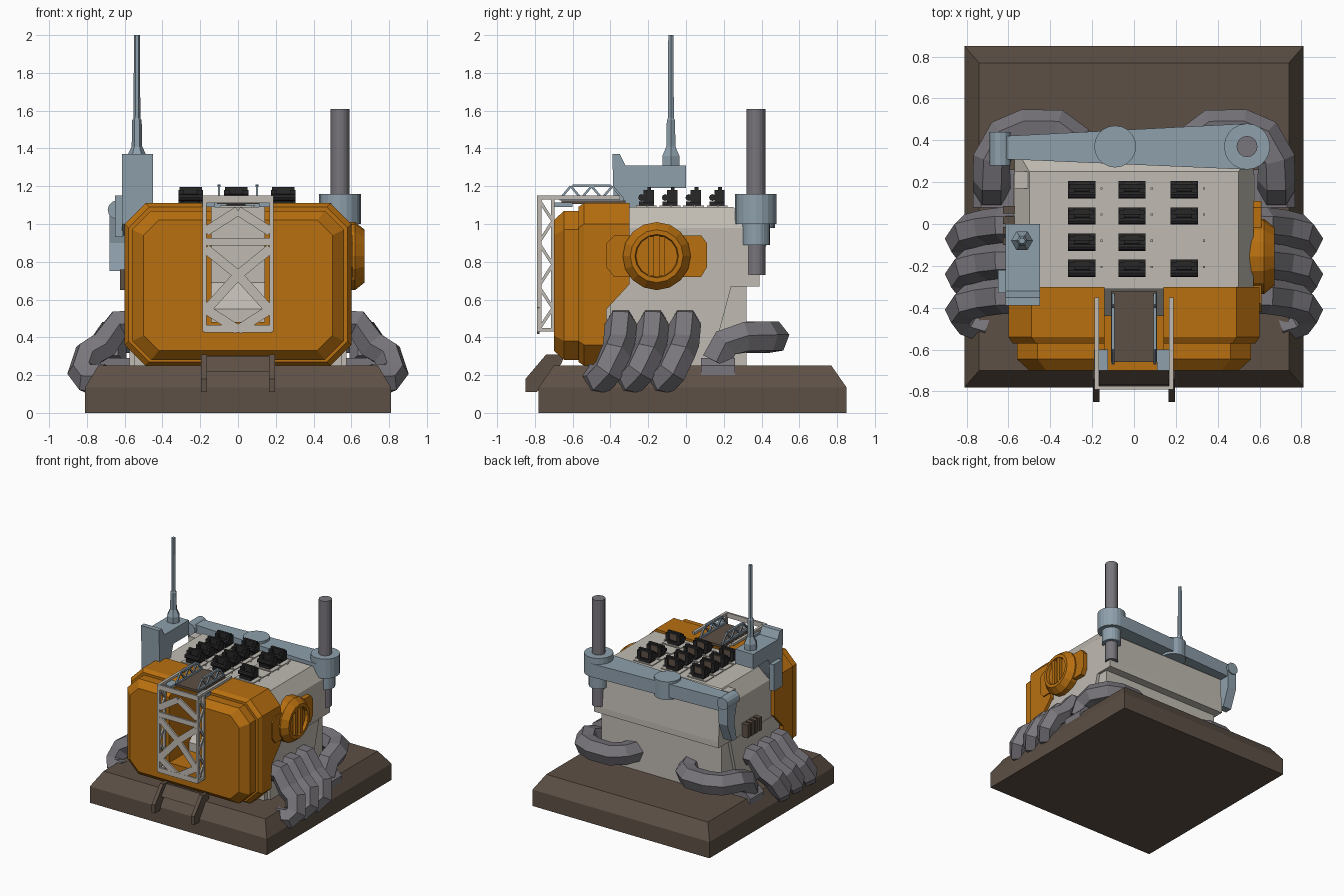
import bpy, bmesh, math
from mathutils import Vector, Matrix

if "Cube" in bpy.data.objects:
    bpy.data.objects.remove(bpy.data.objects["Cube"])


def material(name, r, g, b):
    m = bpy.data.materials.new(name)
    m.use_nodes = True
    m.diffuse_color = (r, g, b, 1)
    m.node_tree.nodes["Principled BSDF"].inputs["Base Color"].default_value = (r, g, b, 1)
    return m


ORANGE = material("orange paint", 0.48, 0.16, 0.005)
CREAM = material("cream plating", 0.53, 0.50, 0.45)
STEEL = material("blue steel", 0.27, 0.35, 0.41)
PIPE = material("grey pipe", 0.19, 0.18, 0.20)
BROWN = material("dark brown", 0.11, 0.08, 0.06)
BLACK = material("black", 0.02, 0.02, 0.022)


def finish(name, bm, mat):
    bmesh.ops.recalc_face_normals(bm, faces=bm.faces)
    mesh = bpy.data.meshes.new(name)
    bm.to_mesh(mesh)
    bm.free()
    mesh.materials.append(mat)
    ob = bpy.data.objects.new(name, mesh)
    bpy.context.collection.objects.link(ob)
    return ob


def loft(bm, rings):
    """Skin a list of equal-length rings and cap both ends."""
    vs = [[bm.verts.new(p) for p in ring] for ring in rings]
    n = len(vs[0])
    for a, b in zip(vs, vs[1:]):
        for i in range(n):
            j = (i + 1) % n
            bm.faces.new((a[i], a[j], b[j], b[i]))
    bm.faces.new(vs[0])
    bm.faces.new(vs[-1])


def place(axis, t, a, b):
    return {"x": (t, a, b), "y": (a, t, b), "z": (a, b, t)}[axis]


def prism(bm, axis, pts, t0, t1):
    loft(bm, [[place(axis, t, a, b) for a, b in pts] for t in (t0, t1)])


def box(bm, x0, x1, y0, y1, z0, z1):
    prism(bm, "z", [(x0, y0), (x1, y0), (x1, y1), (x0, y1)], z0, z1)


def lathe(bm, axis, ca, cb, steps, sides):
    """Turned part: steps are (position on axis, radius)."""
    ang = [2 * math.pi * i / sides for i in range(sides)]
    loft(bm, [[place(axis, t, ca + r * math.cos(k), cb + r * math.sin(k)) for k in ang]
              for t, r in steps])


def bar(bm, p, q, width, depth, normal):
    p, q, n = Vector(p), Vector(q), Vector(normal)
    d = (q - p).normalized()
    rot = Matrix((d.cross(n), n, d)).transposed().to_4x4()
    size = Matrix.Diagonal((width, depth, (q - p).length, 1))
    bmesh.ops.create_cube(bm, size=1, matrix=Matrix.Translation((p + q) / 2) @ rot @ size)


def octagon(w, z0, z1, c):
    return [(-w, z0 + c), (-w + c, z0), (w - c, z0), (w, z0 + c),
            (w, z1 - c), (w - c, z1), (c - w, z1), (-w, z1 - c)]


def rect(x, y0, y1, z):
    return [(-x, y0, z), (x, y0, z), (x, y1, z), (-x, y1, z)]


def pipe(name, path, radius):
    cu = bpy.data.curves.new(name, "CURVE")
    cu.dimensions = "3D"
    cu.bevel_depth = radius
    cu.bevel_resolution = 1
    cu.use_fill_caps = True
    sp = cu.splines.new("POLY")
    sp.points.add(len(path) - 1)
    for pt, co in zip(sp.points, path):
        pt.co = (*co, 1)
    sp.use_smooth = False
    cu.materials.append(PIPE)
    ob = bpy.data.objects.new(name, cu)
    bpy.context.collection.objects.link(ob)


# Ground slab
bm = bmesh.new()
loft(bm, [rect(0.81, -0.78, 0.85, 0), rect(0.81, -0.78, 0.85, 0.135), rect(0.74, -0.70, 0.77, 0.25)])
finish("ground_slab", bm, BROWN)

# Cream hull: lower block, overhanging upper block, side buttresses
bm = bmesh.new()
loft(bm, [rect(0.55, -0.44, 0.32, 0.22), rect(0.55, -0.44, 0.32, 0.55), rect(0.55, -0.31, 0.32, 0.69)])
for s in (-1, 1):
    prism(bm, "x", [(-0.40, 0.22), (0.12, 0.22), (0.24, 0.67), (-0.40, 0.67)], s * 0.5, s * 0.575)
finish("lower_hull", bm, CREAM)
bm = bmesh.new()
loft(bm, [rect(0.57, -0.31, 0.39, 0.67), rect(0.57, -0.31, 0.39, 0.72), rect(0.57, -0.31, 0.37, 0.98),
          rect(0.50, -0.31, 0.25, 1.09)])
box(bm, -0.57, -0.47, 0.17, 0.25, 0.95, 1.08)
finish("upper_hull", bm, CREAM)

# Orange front shell, cut by a central slot and a side notch
bm = bmesh.new()
loft(bm, [[(x, y, z) for x, z in octagon(w, z0, z1, c)] for y, w, z0, z1, c in (
    (-0.30, 0.60, 0.25, 1.11, 0.11), (-0.54, 0.60, 0.25, 1.11, 0.11), (-0.57, 0.58, 0.27, 1.09, 0.11))])
shell_rear = finish("shell_rear", bm, ORANGE)
bm = bmesh.new()
loft(bm, [[(x, y, z) for x, z in octagon(w, z0, z1, c)] for y, w, z0, z1, c in (
    (-0.55, 0.56, 0.28, 1.07, 0.10), (-0.645, 0.56, 0.28, 1.07, 0.10), (-0.70, 0.50, 0.33, 1.02, 0.08))])
shell_front = finish("shell_front", bm, ORANGE)
bm = bmesh.new()
box(bm, -0.14, 0.14, -0.9, -0.25, 0.48, 1.2)
slot = finish("slot_cutter", bm, ORANGE)
bm = bmesh.new()
prism(bm, "x", [(-0.42, 0.1), (-0.42, 0.55), (-0.30, 0.68), (-0.2, 0.68), (-0.2, 0.1)], -0.8, 0.8)
notch = finish("notch_cutter", bm, ORANGE)
for shell, cutters in ((shell_rear, (slot, notch)), (shell_front, (slot,))):
    for cutter in cutters:
        mod = shell.modifiers.new("cut", "BOOLEAN")
        mod.operation = "DIFFERENCE"
        mod.solver = "EXACT"
        mod.object = cutter
    bpy.context.view_layer.objects.active = shell
    for mod in list(shell.modifiers):
        bpy.ops.object.modifier_apply(modifier=mod.name)
for cutter in (slot, notch):
    bpy.data.objects.remove(cutter)

# Round hatch on the left flank
bm = bmesh.new()
prism(bm, "x", [(-0.42, 0.77), (-0.38, 0.72), (0.08, 0.72), (0.11, 0.77),
                (0.11, 0.90), (0.08, 0.94), (-0.38, 0.94), (-0.42, 0.90)], 0.5, 0.61)
lathe(bm, "x", -0.155, 0.83, [(0.55, 0.18), (0.62, 0.18), (0.67, 0.14), (0.67, 0.115), (0.645, 0.11)], 16)
for y in (-0.185, -0.125):
    box(bm, 0.62, 0.668, y - 0.015, y + 0.015, 0.725, 0.935)
finish("side_hatch", bm, ORANGE)

# Vent slats on the right flank
bm = bmesh.new()
for i in range(4):
    box(bm, -0.625, -0.56, -0.1 + i * 0.05, -0.065 + i * 0.05, 0.65, 0.76)
finish("vent_slats", bm, BROWN)

# Exhaust pipes on both flanks, intake pipes at the back
for s, side in ((-1, "right"), (1, "left")):
    for i in range(3):
        y = -0.345 + i * 0.17
        pipe(f"{side}_exhaust_{i + 1}", [(s * x, y + dy, z) for x, dy, z in (
            (0.53, 0, 0.47), (0.63, 0, 0.47), (0.71, -0.01, 0.36), (0.79, -0.03, 0.31),
            (0.82, -0.07, 0.22), (0.79, -0.11, 0.18), (0.70, -0.14, 0.18))], 0.085)
    pipe(f"{side}_back_pipe", [(s * x, y, z) for x, y, z in (
        (0.68, 0.16, 0.27), (0.68, 0.21, 0.37), (0.68, 0.31, 0.40), (0.62, 0.42, 0.40),
        (0.52, 0.46, 0.40), (0.37, 0.46, 0.40), (0.29, 0.40, 0.40), (0.25, 0.29, 0.40))], 0.09)
    bm = bmesh.new()
    prism(bm, "y", [(s * a, b) for a, b in ((0.57, 0.18), (0.77, 0.18), (0.77, 0.25), (0.73, 0.29), (0.57, 0.29))],
          0.08, 0.26)
    finish(f"{side}_pipe_foot", bm, PIPE)

# Back beam with pivots, piston sleeve and hanging arm
bm = bmesh.new()
prism(bm, "z", [(-0.62, 0.31), (0.54, 0.26), (0.54, 0.48), (-0.62, 0.42)], 1.0, 1.11)
lathe(bm, "z", -0.09, 0.37, [(0.98, 0.10), (1.13, 0.10)], 20)
lathe(bm, "z", 0.54, 0.37, [(0.89, 0.075), (1.0, 0.075), (1.0, 0.11), (1.16, 0.11)], 20)
lathe(bm, "y", -0.64, 1.075, [(0.28, 0.05), (0.44, 0.05)], 12)
prism(bm, "x", [(0.30, 1.07), (0.43, 1.07), (0.43, 0.9), (0.37, 0.75), (0.31, 0.75), (0.34, 0.9)], -0.68, -0.60)
finish("back_beam", bm, STEEL)
bm = bmesh.new()
lathe(bm, "z", 0.54, 0.37, [(0.73, 0.05), (1.61, 0.05)], 16)
finish("piston", bm, PIPE)

# Mast housing and antenna
bm = bmesh.new()
prism(bm, "x", [(-0.39, 1.37), (-0.35, 1.37), (-0.32, 1.31), (0, 1.31), (0, 1.19), (-0.2, 1.19),
                (-0.25, 1.05), (-0.30, 0.94), (-0.38, 1.0)], -0.615, -0.45)
box(bm, -0.65, -0.61, -0.33, -0.22, 0.93, 1.15)
finish("mast_housing", bm, STEEL)
bm = bmesh.new()
lathe(bm, "z", -0.535, -0.08, [(1.19, 0.052), (1.36, 0.052), (1.41, 0.028), (1.55, 0.025),
                               (1.56, 0.018), (2.0, 0.016)], 6)
finish("antenna", bm, STEEL)

# Deck sockets with small turrets, one socket left empty
plates, guns, trims = bmesh.new(), bmesh.new(), bmesh.new()
for col, x in enumerate((-0.25, -0.01, 0.24)):
    for row in range(4):
        y = 0.165 - row * 0.125
        box(plates, x - 0.085, x + 0.085, y - 0.055, y + 0.055, 1.08, 1.097)
        box(plates, x + 0.09, x + 0.1, y, y + 0.01, 1.08, 1.1)
        if (col, row) == (2, 2):
            continue
        box(guns, x - 0.05, x + 0.05, y - 0.04, y + 0.04, 1.09, 1.12)
        box(guns, x - 0.06, x + 0.06, y + 0.005, y + 0.025, 1.12, 1.195)
        lathe(guns, "x", y - 0.025, 1.14, [(x - 0.065, 0.018), (x + 0.065, 0.018)], 8)
        for s in (-1, 1):
            box(guns, x + s * 0.05 - 0.015, x + s * 0.05 + 0.015, y - 0.015, y + 0.04, 1.11, 1.18)
        box(trims, x - 0.04, x + 0.04, y + 0.02, y + 0.03, 1.13, 1.18)
finish("deck_sockets", plates, CREAM)
finish("deck_turrets", guns, BLACK)
finish("turret_trim", trims, BROWN)

# Boarding tower: open lattice front, braced sides, top rails
bm = bmesh.new()
Y, X = (0, 1, 0), (1, 0, 0)
for s in (-1, 1):
    x = s * 0.178
    box(bm, x - 0.011, x + 0.011, -0.79, -0.765, 0.43, 1.15)
    box(bm, x - 0.011, x + 0.011, -0.715, -0.695, 0.43, 1.15)
    box(bm, x - 0.011, x + 0.011, -0.79, -0.35, 1.13, 1.15)
    box(bm, x - 0.011, x + 0.011, -0.79, -0.70, 0.43, 0.45)
    for i in range(6):
        z, a, b = 0.44 + i * 0.115, -0.78, -0.705
        if i % 2:
            a, b = b, a
        bar(bm, (x, a, z), (x, b, z + 0.115), 0.016, 0.014, X)
    for z0, x1, z1 in ((0.55, 0, 0.44), (0.54, 0, 0.73), (0.87, 0, 0.73), (0.96, 0, 1.07)):
        bar(bm, (s * 0.172, -0.782, z0), (x1, -0.782, z1), 0.05, 0.014, Y)
for z in (0.44, 0.90, 1.125):
    box(bm, -0.18, 0.18, -0.79, -0.775, z - 0.015, z + 0.025)
finish("boarding_tower", bm, CREAM)

# Walkway over the slot, with trussed handrails
bm = bmesh.new()
box(bm, -0.11, 0.11, -0.66, -0.32, 1.105, 1.125)
finish("walkway", bm, BROWN)
bm = bmesh.new()
for s in (-1, 1):
    x = s * 0.1
    box(bm, x - 0.008, x + 0.008, -0.67, -0.33, 1.125, 1.14)
    box(bm, x - 0.008, x + 0.008, -0.60, -0.40, 1.195, 1.21)
    for i in range(6):
        y = -0.665 + i * 0.055
        lo, hi = (1.135, 1.2) if i % 2 == 0 else (1.2, 1.135)
        bar(bm, (x, y, lo), (x, y + 0.055, hi), 0.012, 0.012, X)
    box(bm, s * 0.15 - 0.04, s * 0.15 + 0.025, -0.70, -0.60, 1.09, 1.115)
finish("handrails", bm, STEEL)

# Front step
bm = bmesh.new()
for s in (-1, 1):
    prism(bm, "x", [(-0.85, 0.11), (-0.79, 0.11), (-0.66, 0.26), (-0.64, 0.31), (-0.74, 0.31), (-0.85, 0.18)],
          s * 0.165, s * 0.195)
prism(bm, "x", [(-0.77, 0.22), (-0.72, 0.22), (-0.66, 0.29), (-0.70, 0.30)], -0.17, 0.17)
finish("front_step", bm, BROWN)
